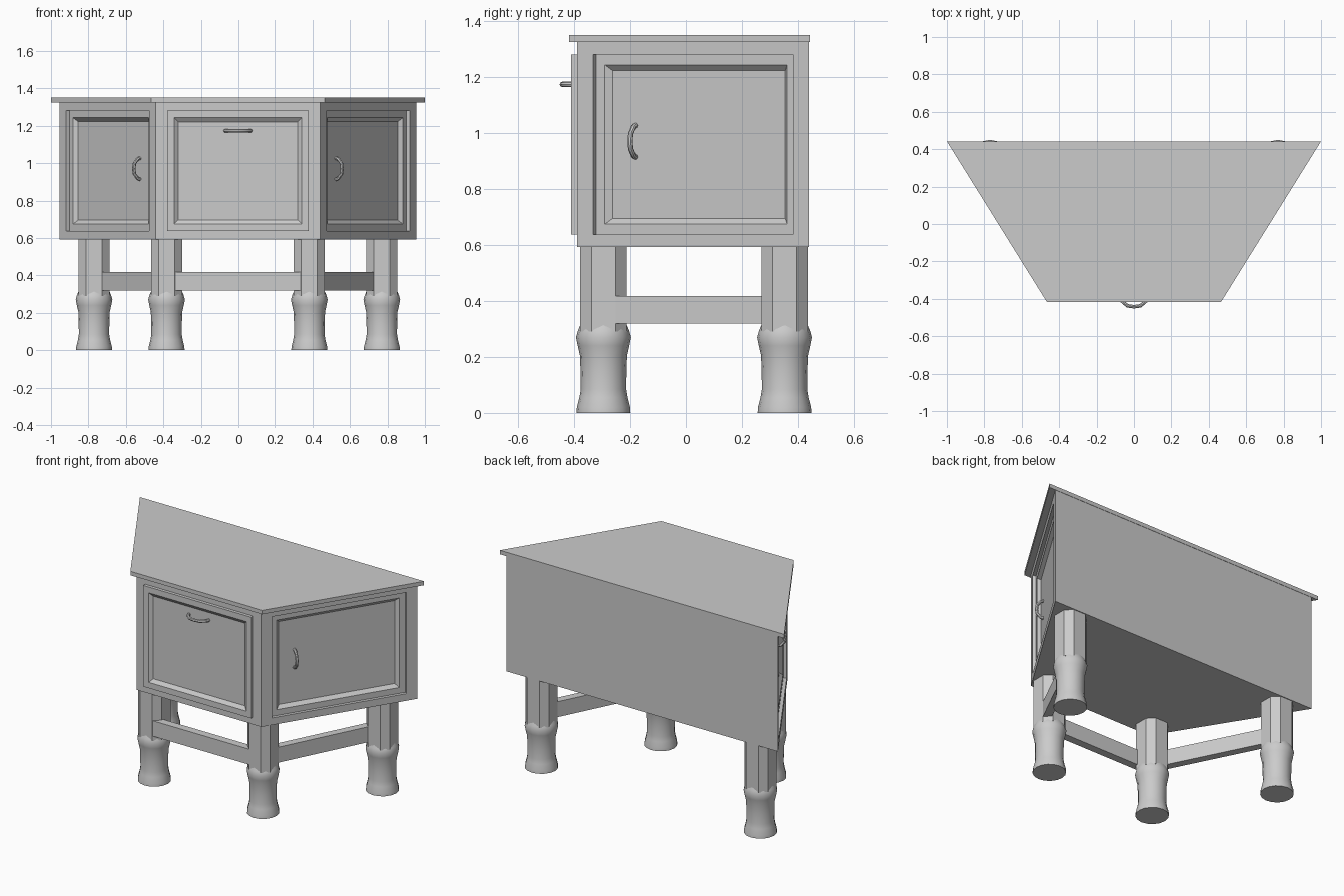
import bpy, bmesh, math
from mathutils import Vector

if "Cube" in bpy.data.objects:
    bpy.data.objects.remove(bpy.data.objects["Cube"])

Z0, Z1 = 0.592, 1.325          # cabinet bottom and top
DZ0, DZ1 = 0.637, 1.28         # door bottom and top
FX, FY, BX, BY = 0.44, -0.39, 0.955, 0.44
UP = Vector((0, 0, 1))


def finish(name, bm, smooth=None):
    bmesh.ops.recalc_face_normals(bm, faces=bm.faces)
    me = bpy.data.meshes.new(name)
    bm.to_mesh(me)
    bm.free()
    ob = bpy.data.objects.new(name, me)
    bpy.context.collection.objects.link(ob)
    if smooth:
        bpy.ops.object.select_all(action='DESELECT')
        ob.select_set(True)
        bpy.context.view_layer.objects.active = ob
        bpy.ops.object.shade_smooth_by_angle(angle=math.radians(smooth))
    return ob


def loft(bm, loops, cap_first=True):
    """Join successive vertex loops with quads and cap the ends."""
    for a, b in zip(loops, loops[1:]):
        n = len(a)
        for i in range(n):
            bm.faces.new((a[i], a[(i + 1) % n], b[(i + 1) % n], b[i]))
    if cap_first:
        bm.faces.new(loops[0])
    bm.faces.new(loops[-1])


def prism(name, outline, z0, z1):
    bm = bmesh.new()
    loft(bm, [[bm.verts.new((x, y, z)) for x, y in outline] for z in (z0, z1)])
    return finish(name, bm)


class Side:
    """A wall plane: origin, horizontal direction u and outward normal n."""
    def __init__(self, p, q, out):
        self.p = Vector((*p, 0))
        d = Vector((*q, 0)) - self.p
        self.length = d.length
        self.u = d.normalized()
        self.n = self.u.cross(UP)
        if self.n.dot(Vector((*out, 0))) < 0:
            self.n = -self.n

    def at(self, u, z, d):
        return self.p + self.u * u + UP * z + self.n * d

    def rect(self, bm, margin, inset, d):
        a, b = margin + inset, self.length - margin - inset
        c, e = DZ0 + inset, DZ1 - inset
        return [bm.verts.new(self.at(u, z, d)) for u, z in ((a, c), (b, c), (b, e), (a, e))]


right = Side((FX, FY), (BX, BY), (1, 0))
left = Side((-FX, FY), (-BX, BY), (-1, 0))
front = Side((-FX, FY), (FX, FY), (0, -1))


def door(name, side, margin, steps):
    bm = bmesh.new()
    loft(bm, [side.rect(bm, margin, i, d) for i, d in steps])
    finish(name, bm)


def handle(name, side, u, z, d, along, s):
    pts = [(-.057, 0), (-.052, .016), (-.028, .036), (0, .040), (.028, .036), (.052, .016), (.057, 0)]
    cu = bpy.data.curves.new(name, 'CURVE')
    cu.dimensions = '3D'
    cu.bevel_depth = 0.0095
    cu.bevel_resolution = 2
    cu.use_fill_caps = True
    sp = cu.splines.new('POLY')
    sp.points.add(len(pts) - 1)
    base = side.at(u, z, d)
    for p, (t, h) in zip(sp.points, pts):
        p.co = (*(base + along * t * s + side.n * h * s), 1)
    ob = bpy.data.objects.new(name, cu)
    bpy.context.collection.objects.link(ob)
    bpy.ops.object.select_all(action='DESELECT')
    ob.select_set(True)
    bpy.context.view_layer.objects.active = ob
    bpy.ops.object.convert(target='MESH')
    bpy.ops.object.shade_smooth_by_angle(angle=math.radians(40))


# tabletop
prism("tabletop", [(-0.465, -0.418), (0.465, -0.418), (1, 0.442), (-1, 0.442)], Z1, 1.35)

# cabinet body with a pocket in each slanted side
bm = bmesh.new()
plan = [(-FX, FY), (FX, FY), (BX, BY), (-BX, BY)]
lo = [bm.verts.new((x, y, Z0)) for x, y in plan]
hi = [bm.verts.new((x, y, Z1)) for x, y in plan]
bm.faces.new(lo)
bm.faces.new(hi)
for i, j in ((0, 1), (2, 3)):
    bm.faces.new((lo[i], lo[j], hi[j], hi[i]))
for side, i, j in ((right, 1, 2), (left, 0, 3)):
    loft(bm, [[lo[i], lo[j], hi[j], hi[i]],
              side.rect(bm, 0.068, 0, 0), side.rect(bm, 0.068, 0, -0.045)], False)
finish("cabinet_body", bm)

# doors: sunk into the sides, raised on the front
sunk = [(0, -0.043), (0, -0.02), (0.037, -0.02), (0.058, -0.04)]
door("right_door", right, 0.068, sunk)
door("left_door", left, 0.068, sunk)
door("front_door", front, 0.06, [(0, -0.005), (0, 0.02), (0.037, 0.02), (0.059, 0.003)])

# handles
handle("right_handle", right, 0.223, 0.97, -0.04, UP, 1.0)
handle("left_handle", left, 0.223, 0.97, -0.04, UP, 1.0)
handle("front_handle", front, FX, 1.173, 0.003, front.u, 1.23)

# legs: turned foot below a chamfered square post
PROFILE = [(0, .096), (.02, .095), (.055, .086), (.085, .081), (.15, .082), (.205, .084),
           (.24, .092), (.27, .098), (.295, .091), (.32, .080)]
W, C = 0.083, 0.043
OCT = [(W, -C), (W, C), (C, W), (-C, W), (-W, C), (-W, -C), (-C, -W), (C, -W)]
LEGS = {"front": (0.383, -0.295), "back": (0.77, 0.352)}
for s, tag in ((1, "right"), (-1, "left")):
    for pos, (x, y) in LEGS.items():
        bm = bmesh.new()
        N = 16
        loft(bm, [[bm.verts.new((s * x + r * math.cos(2 * math.pi * k / N),
                                 y + r * math.sin(2 * math.pi * k / N), z)) for k in range(N)]
                  for z, r in PROFILE])
        finish(f"{pos}_{tag}_foot", bm, 40)
        prism(f"{pos}_{tag}_post", [(s * x + a, y + b) for a, b in OCT], 0.29, Z0 + 0.005)

    # side stretcher, outer face running between the leg facets
    a = Vector((0.383 + W, -0.295 + C))
    b = Vector((0.77 - C, 0.352 - W))
    d = (b - a).normalized()
    inn = Vector((-d.y, d.x)) * 0.05
    pts = [a - d * 0.01, b + d * 0.02, b + d * 0.02 + inn, a - d * 0.01 + inn]
    prism(f"{tag}_stretcher", [(s * p.x, p.y) for p in pts], 0.32, 0.418)

# front stretcher
prism("front_stretcher", [(-0.345, -0.376), (0.345, -0.376), (0.345, -0.326), (-0.345, -0.326)], 0.32, 0.418)
